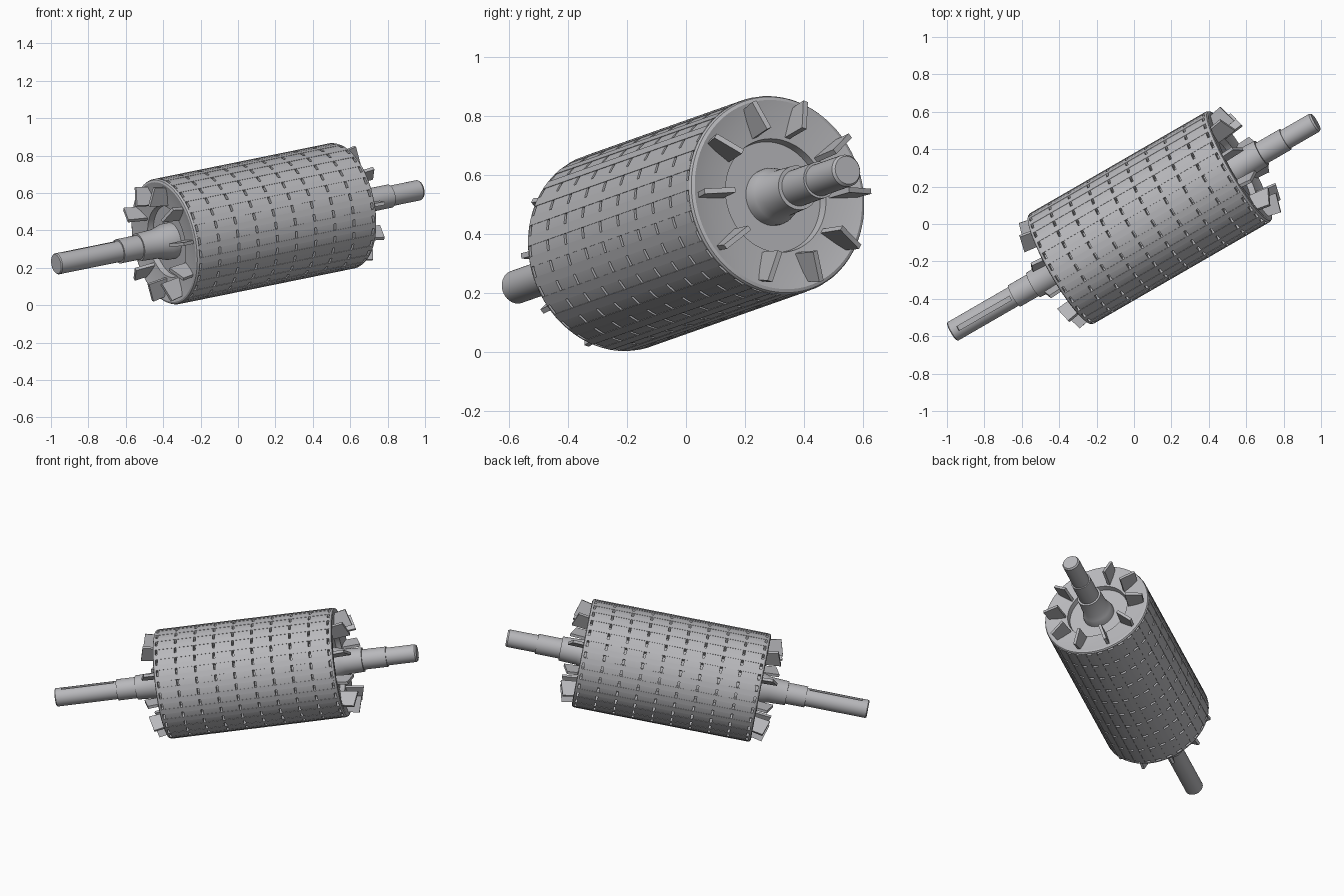
import bpy, bmesh, math
from mathutils import Matrix, Vector

if "Cube" in bpy.data.objects:
    bpy.data.objects.remove(bpy.data.objects["Cube"])

# Frame of the tilted axis: local z runs along the shaft, local y points up
YAW, RISE = math.radians(30), math.radians(10)
axis = Vector((math.cos(YAW) * math.cos(RISE), math.sin(YAW) * math.cos(RISE), math.sin(RISE)))
side = Vector((-math.sin(YAW), math.cos(YAW), 0))
up = axis.cross(side)
PLACE = Matrix((side, up, axis)).transposed().to_4x4()
PLACE.translation = (0, -0.015, 0.418)

steel = bpy.data.materials.new("steel grey")
steel.use_nodes = True
GREY = (0.48, 0.48, 0.5, 1)
steel.diffuse_color = GREY
steel.node_tree.nodes["Principled BSDF"].inputs["Base Color"].default_value = GREY


def finish(bm, name, smooth=False):
    bmesh.ops.recalc_face_normals(bm, faces=bm.faces)
    mesh = bpy.data.meshes.new(name)
    bm.to_mesh(mesh)
    bm.free()
    mesh.materials.append(steel)
    obj = bpy.data.objects.new(name, mesh)
    obj.matrix_world = PLACE
    bpy.context.collection.objects.link(obj)
    if smooth:
        bpy.ops.object.select_all(action='DESELECT')
        obj.select_set(True)
        bpy.context.view_layer.objects.active = obj
        bpy.ops.object.shade_smooth_by_angle(angle=math.radians(25))
    return obj


def lathe(name, profile, sides):
    """Revolve (radius, height) points that start and end on the axis."""
    bm = bmesh.new()
    verts = [bm.verts.new((r, 0, h)) for r, h in profile]
    edges = [bm.edges.new(pair) for pair in zip(verts, verts[1:])]
    bmesh.ops.spin(bm, geom=verts + edges, cent=(0, 0, 0), axis=(0, 0, 1),
                   angle=math.tau, steps=sides)
    bmesh.ops.remove_doubles(bm, verts=bm.verts, dist=0.0001)
    return finish(bm, name, True)


def add_box(bm, size, centre, turn=0):
    matrix = (Matrix.Rotation(turn, 4, 'Z') @ Matrix.Translation(centre)
              @ Matrix.Diagonal((*size, 1)))
    bmesh.ops.create_cube(bm, size=1, matrix=matrix)


LOW, HIGH, RADIUS = -0.465, 0.665, 0.34

# Drum core: dished ends, recessed hubs and a row of cooling grooves
PACKS, RIM, GAP = 9, 0.024, 0.013
first, last = LOW + RIM, HIGH - RIM
grooves = [first + (last - first) * i / PACKS for i in range(PACKS + 1)]
drum = [(0, LOW + 0.05), (0.19, LOW + 0.05), (0.195, LOW + 0.018), (0.27, LOW + 0.012),
        (0.325, LOW), (0.336, LOW + 0.004), (RADIUS, LOW + 0.012)]
for g in grooves:
    drum += [(RADIUS, g - GAP / 2), (RADIUS - 0.035, g - GAP / 2),
             (RADIUS - 0.035, g + GAP / 2), (RADIUS, g + GAP / 2)]
drum += [(r, LOW + HIGH - h) for r, h in reversed(drum[:7])]
lathe("drum", drum, 96)

# Slot bars that run the length of the drum and bridge the grooves
BARS = 30
bm = bmesh.new()
for i in range(BARS):
    add_box(bm, (0.04, 0.034, last - first + 0.016),
            (RADIUS - 0.019, 0, (LOW + HIGH) / 2), math.tau * (i + 0.5) / BARS)
finish(bm, "slot_bars")

# Fan blades on both ends, leaning slightly outwards
BLADES, THICK = 10, 0.018
blade = [(0.205, -0.03), (0.305, -0.03), (0.325, 0.065), (0.222, 0.095)]
for name, end, way in (("front_fan_blades", LOW, -1), ("back_fan_blades", HIGH, 1)):
    bm = bmesh.new()
    for i in range(BLADES):
        spin = Matrix.Rotation(math.tau * i / BLADES, 4, 'Z')
        a, b = [[bm.verts.new(spin @ Vector((r, t, end + way * h))) for r, h in blade]
                for t in (-THICK / 2, THICK / 2)]
        bm.faces.new(a)
        bm.faces.new(b)
        for k in range(4):
            j = (k + 1) % 4
            bm.faces.new((a[k], a[j], b[j], b[k]))
    finish(bm, name)

# Stepped shaft
shaft = lathe("shaft", [
    (0, -1.14), (0.052, -1.14), (0.057, -1.134), (0.057, -0.75), (0.066, -0.75),
    (0.066, -0.63), (0.075, -0.63), (0.08, -0.52), (0.098, -0.46), (0.098, -0.4),
    (0.098, 0.63), (0.09, 0.66), (0.08, 0.69), (0.076, 0.8), (0.063, 0.8),
    (0.063, 0.95), (0.055, 0.95), (0.055, 1.13), (0.048, 1.14), (0, 1.14)], 48)

# Keyway in the drive end of the shaft
bm = bmesh.new()
add_box(bm, (0.024, 0.04, 0.33), (0, 0.059, -0.93))
cutter = finish(bm, "keyway_cutter")
cutter.hide_render = True
cutter.hide_set(True)
cut = shaft.modifiers.new("keyway", 'BOOLEAN')
cut.operation = 'DIFFERENCE'
cut.solver = 'EXACT'
cut.object = cutter
